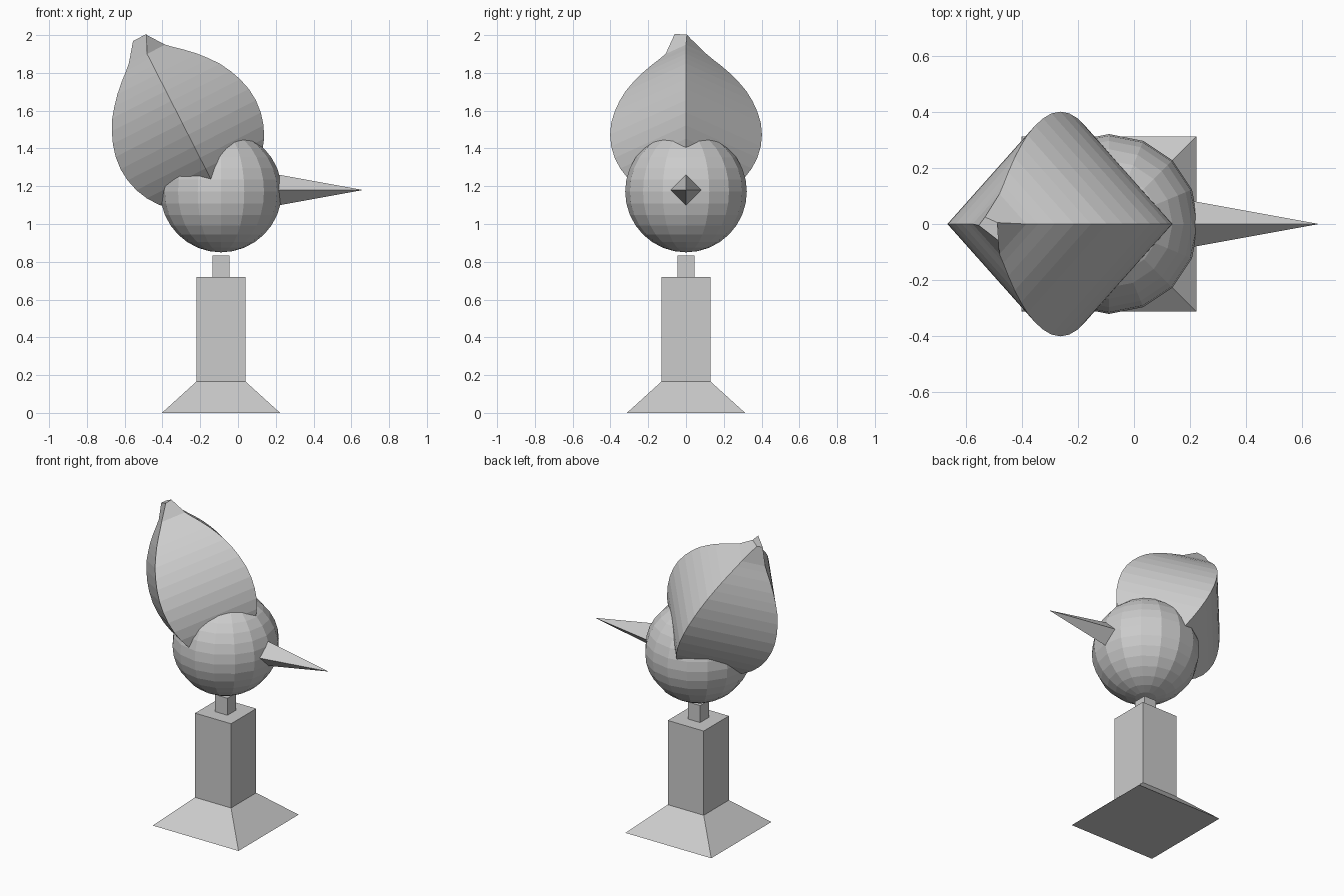
import bpy, bmesh, math
from mathutils import Vector

if "Cube" in bpy.data.objects:
    bpy.data.objects.remove(bpy.data.objects["Cube"])

CX = -0.09  # x of the standing axis


def make_obj(name, bm):
    bmesh.ops.recalc_face_normals(bm, faces=bm.faces)
    me = bpy.data.meshes.new(name)
    bm.to_mesh(me)
    bm.free()
    ob = bpy.data.objects.new(name, me)
    bpy.context.collection.objects.link(ob)
    return ob


def loft(name, rings):
    """Skin a stack of equal-length rings and cap both ends."""
    bm = bmesh.new()
    vs = [[bm.verts.new(p) for p in ring] for ring in rings]
    n = len(vs[0])
    for a, b in zip(vs, vs[1:]):
        for i in range(n):
            j = (i + 1) % n
            bm.faces.new((a[i], a[j], b[j], b[i]))
    bm.faces.new(vs[0])
    bm.faces.new(vs[-1])
    return make_obj(name, bm)


def square(half, z):
    return [(CX + sx * half, sy * half, z)
            for sx, sy in ((-1, -1), (1, -1), (1, 1), (-1, 1))]


# Stand: flared foot, post and short neck
loft("base", [square(0.313, 0), square(0.131, 0.165)])
loft("post", [square(0.131, 0.165), square(0.131, 0.72)])
loft("neck", [square(0.045, 0.72), square(0.045, 0.832)])

# Head
bm = bmesh.new()
bmesh.ops.create_uvsphere(bm, u_segments=16, v_segments=16, radius=0.322)
bmesh.ops.translate(bm, verts=bm.verts, vec=(CX, 0, 1.172))
make_obj("head", bm)

# Nose: four-sided spike along x
bm = bmesh.new()
tip = bm.verts.new((0.662, 0, 1.18))
h = 0.084
base = [bm.verts.new((0.2, y * h, 1.18 + z * h))
        for y, z in ((1, 0), (0, 1), (-1, 0), (0, -1))]
bm.faces.new(base)
for i in range(4):
    bm.faces.new((base[i], base[(i + 1) % 4], tip))
make_obj("nose", bm)

# Hat: tilted four-sided onion dome, round below and tapering to a bent tip
tilt = math.radians(27)
axis = Vector((-math.sin(tilt), 0, math.cos(tilt)))
side = Vector((math.cos(tilt), 0, math.sin(tilt)))
origin = Vector((-0.15, 0, 1.25))
profile = [(0.25 + 0.402 * math.sin(math.radians(a)),
            0.402 * math.cos(math.radians(a))) for a in range(-80, 21, 10)]
profile += [(0.45, 0.352), (0.51, 0.319), (0.56, 0.281), (0.61, 0.238),
            (0.66, 0.186), (0.70, 0.14), (0.73, 0.108)]


def hat_point(t, p, y):
    return origin + axis * t + side * p + Vector((0, y, 0))


rings = [[hat_point(t, r * c, r * s)
          for c, s in ((1, 0), (0, 1), (-1, 0), (0, -1))] for t, r in profile]
rings.append([hat_point(0.825, p, y) for p, y in
              ((0.04, 0.005), (-0.01, 0.025), (-0.035, -0.005), (0.045, -0.06))])
loft("hat", rings)
